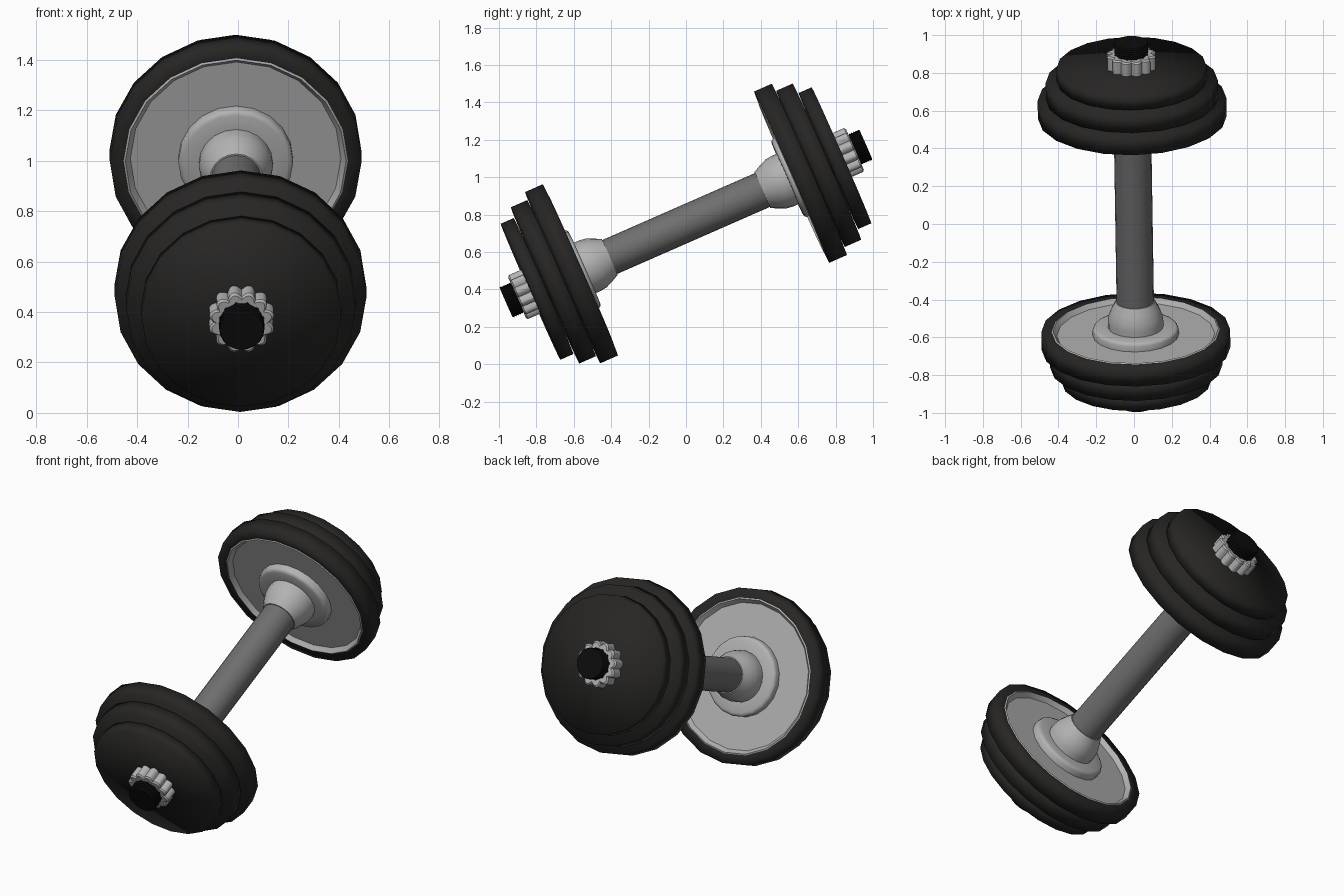
import bpy, bmesh
from math import sin, cos, pi
from mathutils import Vector, Matrix

if "Cube" in bpy.data.objects:
    bpy.data.objects.remove(bpy.data.objects["Cube"])

# Dumbbell axis: local z runs along the bar, tilted up toward the back
AXIS = Vector((-0.0145, 0.916, 0.402)).normalized()
FRAME = Matrix.Translation((0, 0, 0.752)) @ AXIS.to_track_quat('Z', 'Y').to_matrix().to_4x4()


def material(name, value):
    m = bpy.data.materials.new(name)
    m.diffuse_color = (*value, 1)
    m.use_nodes = True
    m.node_tree.nodes["Principled BSDF"].inputs["Base Color"].default_value = m.diffuse_color
    return m


BLACK = material("black_rubber", (0.02, 0.019, 0.018))
THREAD = material("black_thread", (0.004, 0.004, 0.004))
STEEL = material("light_steel", (0.45, 0.45, 0.45))
GRIP = material("grey_grip", (0.16, 0.16, 0.16))


def lathe(name, profile, sides, mat, mirror=True, wave=None, angle=None):
    """Revolve (radius, height) points around local z; zero radius closes the end."""
    bm = bmesh.new()
    rings = []
    for r, z in profile:
        if r == 0:
            rings.append([bm.verts.new((0, 0, z))] * sides)
            continue
        ring = []
        for i in range(sides):
            a = 2 * pi * i / sides
            rr = r + (wave(a) if wave else 0)
            ring.append(bm.verts.new((rr * cos(a), rr * sin(a), z)))
        rings.append(ring)
    for lo, hi in zip(rings, rings[1:]):
        for i in range(sides):
            j = (i + 1) % sides
            bm.faces.new(list(dict.fromkeys((lo[i], lo[j], hi[j], hi[i]))))
    bmesh.ops.recalc_face_normals(bm, faces=bm.faces)
    me = bpy.data.meshes.new(name)
    bm.to_mesh(me)
    bm.free()
    me.materials.append(mat)
    ob = bpy.data.objects.new(name, me)
    bpy.context.collection.objects.link(ob)
    ob.matrix_world = FRAME
    bpy.context.view_layer.objects.active = ob
    bpy.ops.object.select_all(action='DESELECT')
    ob.select_set(True)
    if angle:
        bpy.ops.object.shade_smooth_by_angle(angle=angle)
    else:
        bpy.ops.object.shade_smooth()
    if mirror:
        mod = ob.modifiers.new("other_end", 'MIRROR')
        mod.use_axis = (False, False, True)
    return ob


# Grip between the two hubs
lathe("handle", [(0, -0.45), (0.099, -0.45), (0.099, 0.45), (0, 0.45)], 20, GRIP,
      mirror=False, angle=0.7)

# Inner plate with an open centre holding the dish
lathe("inner_plate", [(0.445, 0.617), (0.5, 0.617), (0.5, 0.72), (0, 0.72)], 20, BLACK)
lathe("middle_plate", [(0, 0.727), (0.456, 0.727), (0.456, 0.823), (0, 0.823)], 20, BLACK)
lathe("outer_plate", [(0, 0.832), (0.397, 0.832), (0.397, 0.908), (0, 0.908)], 20, BLACK)

# Steel dish: bevelled rim and shallow floor
lathe("dish", [(0.445, 0.617), (0.438, 0.613), (0.418, 0.64), (0.2, 0.64)], 20, STEEL, angle=0.6)

# Collar and flared hub
lathe("collar", [(0.228, 0.642), (0.228, 0.608), (0.222, 0.598), (0.208, 0.592), (0.13, 0.592)],
      20, STEEL, angle=0.9)
lathe("hub", [(0.147, 0.6), (0.147, 0.56), (0.142, 0.525), (0.125, 0.485), (0.105, 0.446),
              (0.09, 0.446)], 20, STEEL, angle=0.9)

# Lobed lock nut
lathe("lock_nut", [(0.08, 0.906), (0.11, 0.906), (0.11, 0.978), (0.1, 0.986), (0.07, 0.986)],
      96, STEEL, wave=lambda a: 0.022 * abs(sin(6 * a)), angle=0.6)

# Threaded rod end
thread = [(0.084, 0.7)]
for k in range(6):
    z = 0.976 + 0.012 * k
    thread += [(0.084, z), (0.09, z + 0.006)]
thread += [(0.086, 1.05), (0, 1.05)]
lathe("threaded_end", thread, 20, THREAD, angle=0.5)
